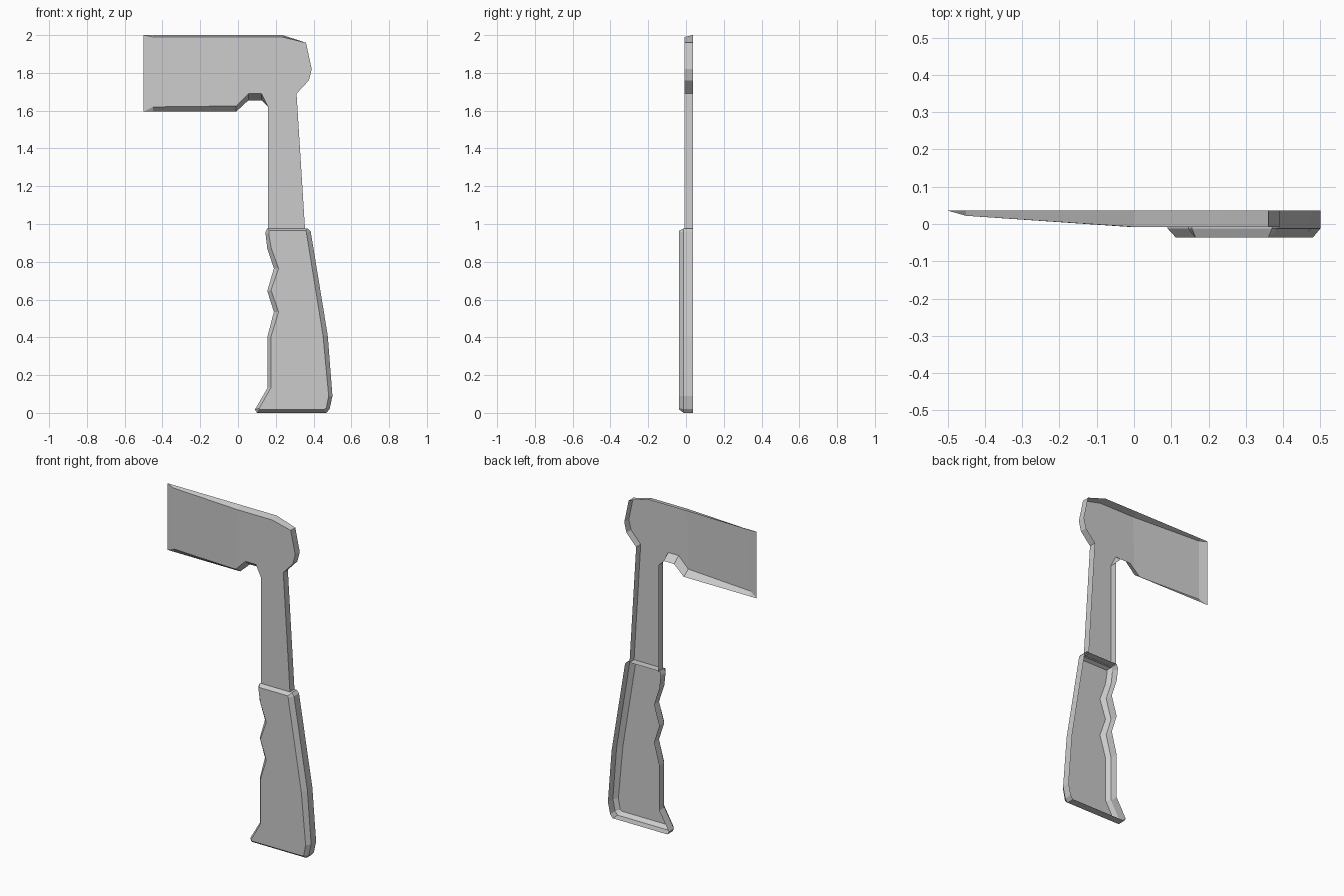
import bpy, bmesh

if "Cube" in bpy.data.objects:
    bpy.data.objects.remove(bpy.data.objects["Cube"])

BACK = 0.036      # open rear plane
FACE = -0.008     # flat front of the metal head


def shell(name, rings, caps, skip=()):
    """Skin rings of points (front to back, clockwise from the front), open at the rear."""
    bm = bmesh.new()
    rows = [[bm.verts.new(p) for p in ring] for ring in rings]
    n = len(rows[0])
    for cap in caps:
        bm.faces.new([rows[0][i] for i in reversed(cap)])
    for a, b in zip(rows, rows[1:]):
        for i in range(n):
            if i not in skip:
                j = (i + 1) % n
                bm.faces.new((a[i], a[j], b[j], b[i]))
    bmesh.ops.remove_doubles(bm, verts=bm.verts, dist=1e-5)
    mesh = bpy.data.meshes.new(name)
    bm.to_mesh(mesh)
    bm.free()
    obj = bpy.data.objects.new(name, mesh)
    bpy.context.collection.objects.link(obj)
    return obj


# Metal head and neck: (x, front z, rear z)
head = [(-.5, 2, 2), (-.45, 1.99, 2), (0, 1.99, 2), (.235, 1.99, 2),
        (.36, 1.96, 1.96), (.39, 1.82, 1.82), (.375, 1.76, 1.76),
        (.31, 1.69, 1.69), (.355, .97, .97), (.16, .97, .97),
        (.16, 1.62, 1.62), (.125, 1.69, 1.655), (.055, 1.69, 1.655),
        (-.01, 1.625, 1.595), (-.45, 1.62, 1.595), (-.5, 1.595, 1.595)]
# Blade thins toward the cutting edge
taper = {-.5: BACK, -.45: 0.022}
front = [(x, taper.get(x, FACE), zf) for x, zf, zr in head]
rear = [(x, BACK, zr) for x, zf, zr in head]
shell("axe_head", [front, rear],
      [(0, 1, 14, 15), (1, 2, 13, 14), tuple(range(2, 14))], skip=(8, 15))

# Grip with finger notches: outer (x, z), inset front (x, z)
grip = [((.155, .977), (.165, .965)), ((.37, .977), (.36, .965)),
        ((.385, .96), (.362, .955)), ((.475, .41), (.45, .41)),
        ((.5, .09), (.48, .09)), ((.485, .02), (.467, .025)),
        ((.468, 0), (.455, .018)), ((.1, 0), (.115, .018)),
        ((.09, .018), (.112, .024)), ((.155, .13), (.175, .135)),
        ((.155, .4), (.175, .405)), ((.19, .535), (.215, .535)),
        ((.155, .645), (.175, .65)), ((.19, .765), (.215, .765)),
        ((.155, .87), (.175, .875)), ((.145, .955), (.163, .95))]
shell("grip", [[(x, -.036, z) for _, (x, z) in grip],
               [(x, -.012, z) for (x, z), _ in grip],
               [(x, BACK, z) for (x, z), _ in grip]],
      [tuple(range(len(grip)))])
